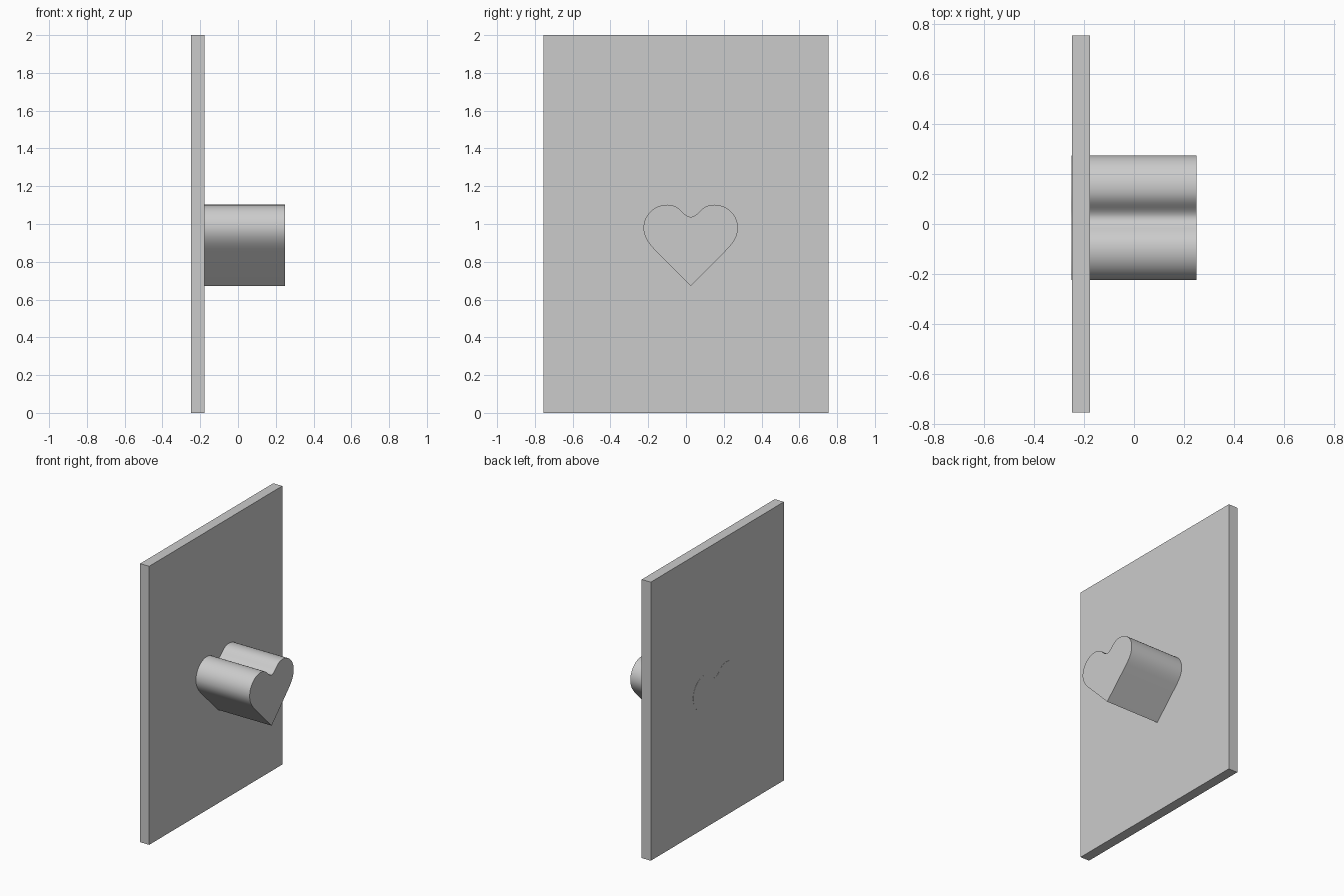
import bpy, bmesh
from mathutils import Vector
from mathutils.geometry import interpolate_bezier

if "Cube" in bpy.data.objects:
    bpy.data.objects.remove(bpy.data.objects["Cube"])


def prism(name, outline, x0, x1):
    """Extrude a closed (y, z) outline along x."""
    bm = bmesh.new()
    face = bm.faces.new([bm.verts.new((x0, y, z)) for y, z in outline])
    top = bmesh.ops.extrude_face_region(bm, geom=[face], use_keep_orig=True)
    moved = [g for g in top["geom"] if isinstance(g, bmesh.types.BMVert)]
    bmesh.ops.translate(bm, verts=moved, vec=(x1 - x0, 0, 0))
    bmesh.ops.recalc_face_normals(bm, faces=bm.faces)
    mesh = bpy.data.meshes.new(name)
    bm.to_mesh(mesh)
    bm.free()
    obj = bpy.data.objects.new(name, mesh)
    bpy.context.collection.objects.link(obj)
    bpy.ops.object.select_all(action="DESELECT")
    obj.select_set(True)
    bpy.context.view_layer.objects.active = obj
    bpy.ops.object.shade_smooth_by_angle()
    return obj


# Upright rectangular panel
prism("panel", [(-0.755, 0), (0.755, 0), (0.755, 2), (-0.755, 2)], -0.249, -0.177)

# Heart-shaped boss: half outline from notch to tip, then mirrored
segments = [
    [(0, 1.037), (0.045, 1.04), (0.05, 1.102), (0.125, 1.102)],
    [(0.125, 1.102), (0.195, 1.102), (0.25, 1.045), (0.25, 0.98)],
    [(0.25, 0.98), (0.25, 0.935), (0.225, 0.90), (0.195, 0.868)],
]
half = []
for seg in segments:
    pts = interpolate_bezier(*[Vector((*p, 0)) for p in seg], 11)
    half += [(p.x, p.y) for p in pts[:-1]]
half += [(0.195, 0.868), (0, 0.672)]
centre_y = 0.025
heart = [(centre_y + y, z) for y, z in half]
heart += [(centre_y - y, z) for y, z in reversed(half[1:-1])]
prism("heart_boss", heart, -0.25, 0.25)
